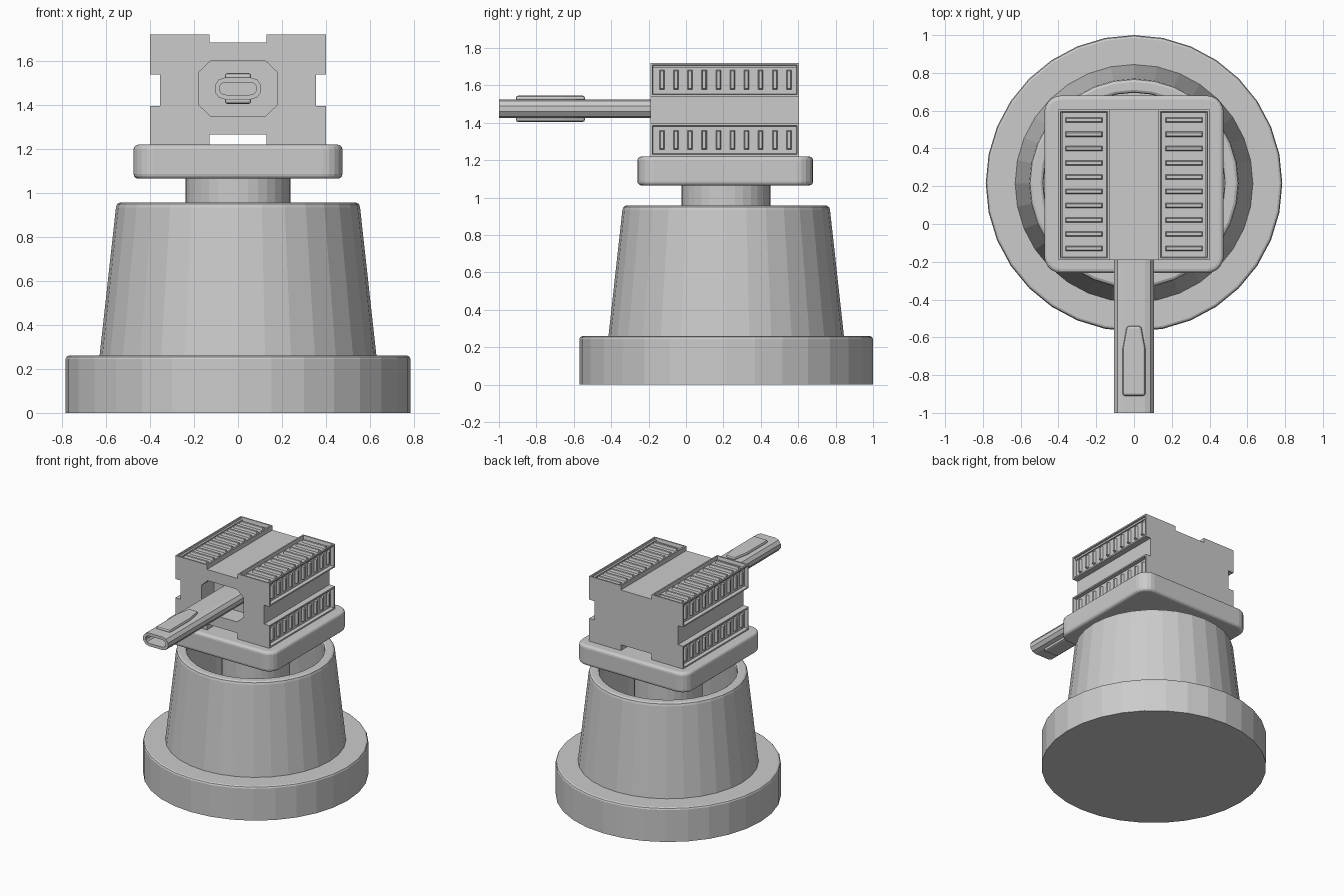
import bpy, bmesh, math
from mathutils import Matrix, Vector

if "Cube" in bpy.data.objects:
    bpy.data.objects.remove(bpy.data.objects["Cube"])

CY = 0.215  # y of the turning axis


def finish(bm, name, bevel=0.0, segments=2):
    bmesh.ops.recalc_face_normals(bm, faces=bm.faces)
    me = bpy.data.meshes.new(name)
    bm.to_mesh(me)
    bm.free()
    ob = bpy.data.objects.new(name, me)
    bpy.context.collection.objects.link(ob)
    if bevel:
        m = ob.modifiers.new("bevel", 'BEVEL')
        m.width, m.segments, m.limit_method = bevel, segments, 'ANGLE'
        m.angle_limit = math.radians(40)
    return ob


def lathe(name, profile, sides=32):
    """Turn an (r, z) profile around the axis; the ends are capped on the axis."""
    bm = bmesh.new()
    vs = [bm.verts.new((r, CY, z)) for r, z in profile]
    es = [bm.edges.new(p) for p in zip(vs, vs[1:])]
    bmesh.ops.spin(bm, geom=vs + es, cent=(0, CY, 0), axis=(0, 0, 1),
                   angle=2 * math.pi, steps=sides)
    bmesh.ops.remove_doubles(bm, verts=bm.verts, dist=1e-4)
    return finish(bm, name)


def prism(points, y0, y1):
    """Extrude an (x, z) outline along y; returns a bmesh."""
    bm = bmesh.new()
    f = bm.faces.new([bm.verts.new((x, y0, z)) for x, z in points])
    ext = bmesh.ops.extrude_face_region(bm, geom=[f])['geom']
    bmesh.ops.translate(bm, vec=(0, y1 - y0, 0),
                        verts=[v for v in ext if isinstance(v, bmesh.types.BMVert)])
    bmesh.ops.recalc_face_normals(bm, faces=bm.faces)
    return bm


def mirrored(half):
    return half + [(-x, z) for x, z in reversed(half)]


# round base, hollow tapered pedestal and central column
lathe("base", [(0, 0), (0.785, 0), (0.785, 0.245), (0.78, 0.255), (0.77, 0.26), (0, 0.26)])
lathe("pedestal", [(0.56, 0.255), (0.63, 0.255), (0.555, 0.935), (0.55, 0.95), (0.537, 0.957),
                   (0.495, 0.957), (0.483, 0.95), (0.48, 0.935), (0.56, 0.255)])
lathe("column", [(0, 0.25), (0.238, 0.25), (0.238, 1.08), (0, 1.08)])

# rounded square plate
bm = bmesh.new()
bmesh.ops.create_cube(bm, size=1, matrix=Matrix.Translation((0, 0.21, 1.1425))
                      @ Matrix.Diagonal((0.95, 0.94, 0.155, 1)))
upright = [e for e in bm.edges if abs(e.verts[0].co.z - e.verts[1].co.z) > 0.1]
bmesh.ops.bevel(bm, geom=upright, offset=0.09, segments=5, profile=0.5, affect='EDGES')
finish(bm, "plate", 0.022, 3)

# head block with a groove on every long side and sunken panels
bm = prism(mirrored([(0.13, 1.265), (0.13, 1.22), (0.4, 1.22), (0.4, 1.395), (0.355, 1.395),
                     (0.355, 1.54), (0.4, 1.54), (0.4, 1.72), (0.13, 1.72), (0.13, 1.685)]),
           -0.19, 0.605)
panels = []
for f in bm.faces:
    c = f.calc_center_median()
    if (abs(f.normal.z) < 0.1 and abs(c.x) > 0.39) or (c.z > 1.71 and abs(f.normal.z) > 0.9):
        panels.append(f)
bmesh.ops.inset_individual(bm, faces=panels, thickness=0.015, depth=0)
bmesh.ops.inset_individual(bm, faces=panels, thickness=0.006, depth=-0.025)
head = finish(bm, "head_block")

# eight-sided socket cut into the front
cutter = finish(prism(mirrored([(0.125, 1.35), (0.178, 1.4), (0.178, 1.55), (0.125, 1.6)]),
                      -0.3, -0.04), "socket_cutter")
cutter.hide_render = True
cut = head.modifiers.new("socket", 'BOOLEAN')
cut.operation, cut.solver, cut.object = 'DIFFERENCE', 'EXACT', cutter
bpy.context.view_layer.objects.active = head
bpy.ops.object.modifier_apply(modifier="socket")
bpy.data.objects.remove(cutter)


# ribs in the sunken panels
def rib_row(bm, x, z, normal, length):
    n, y = Vector(normal), Vector((0, 1, 0))
    along = y.cross(n)
    for i in range(10):
        rot = Matrix((along, y, n)).transposed().to_4x4()
        place = Matrix.Translation((x, -0.129 + i * 0.0755, z)) @ rot
        vs = bmesh.ops.create_cube(bm, size=1)['verts']
        for v in vs:
            top = v.co.z > 0
            v.co = place @ Vector((v.co.x * (length - 0.012 * top),
                                   v.co.y * (0.016 if top else 0.03),
                                   0.018 if top else -0.005))


bm = bmesh.new()
for s in (-1, 1):
    rib_row(bm, s * 0.265, 1.695, (0, 0, 1), 0.2)
    for z in (1.308, 1.63):
        rib_row(bm, s * 0.375, z, (s, 0, 0), 0.105)
finish(bm, "panel_ribs")


# flattened barrel with a hollow tip
def capsule(w, h, n=5):
    pts = []
    for side in (1, -1):
        for i in range(n + 1):
            a = -math.pi / 2 + math.pi * i / n
            pts.append((side * (w - h + h * math.cos(a)), 1.475 + side * h * math.sin(a)))
    return pts


bm = prism(capsule(0.108, 0.05), -1.0, -0.03)
tip = [f for f in bm.faces if f.normal.y < -0.9]
bmesh.ops.inset_region(bm, faces=tip, thickness=0.022, depth=0)
ext = bmesh.ops.extrude_face_region(bm, geom=tip)['geom']
bmesh.ops.translate(bm, vec=(0, 0.1, 0),
                    verts=[v for v in ext if isinstance(v, bmesh.types.BMVert)])
bmesh.ops.delete(bm, geom=tip, context='FACES')
finish(bm, "barrel")

# tapered grip pads above and below the barrel
for name, s in (("upper_pad", 1), ("lower_pad", -1)):
    bm = bmesh.new()
    outline = [(-0.06, -0.91), (0.06, -0.91), (0.06, -0.66), (0.038, -0.54),
               (-0.038, -0.54), (-0.06, -0.66)]
    f = bm.faces.new([bm.verts.new((x, y, 1.475 + s * 0.04)) for x, y in outline])
    ext = bmesh.ops.extrude_face_region(bm, geom=[f])['geom']
    bmesh.ops.translate(bm, vec=(0, 0, s * 0.03),
                        verts=[v for v in ext if isinstance(v, bmesh.types.BMVert)])
    finish(bm, name, 0.012, 2)
